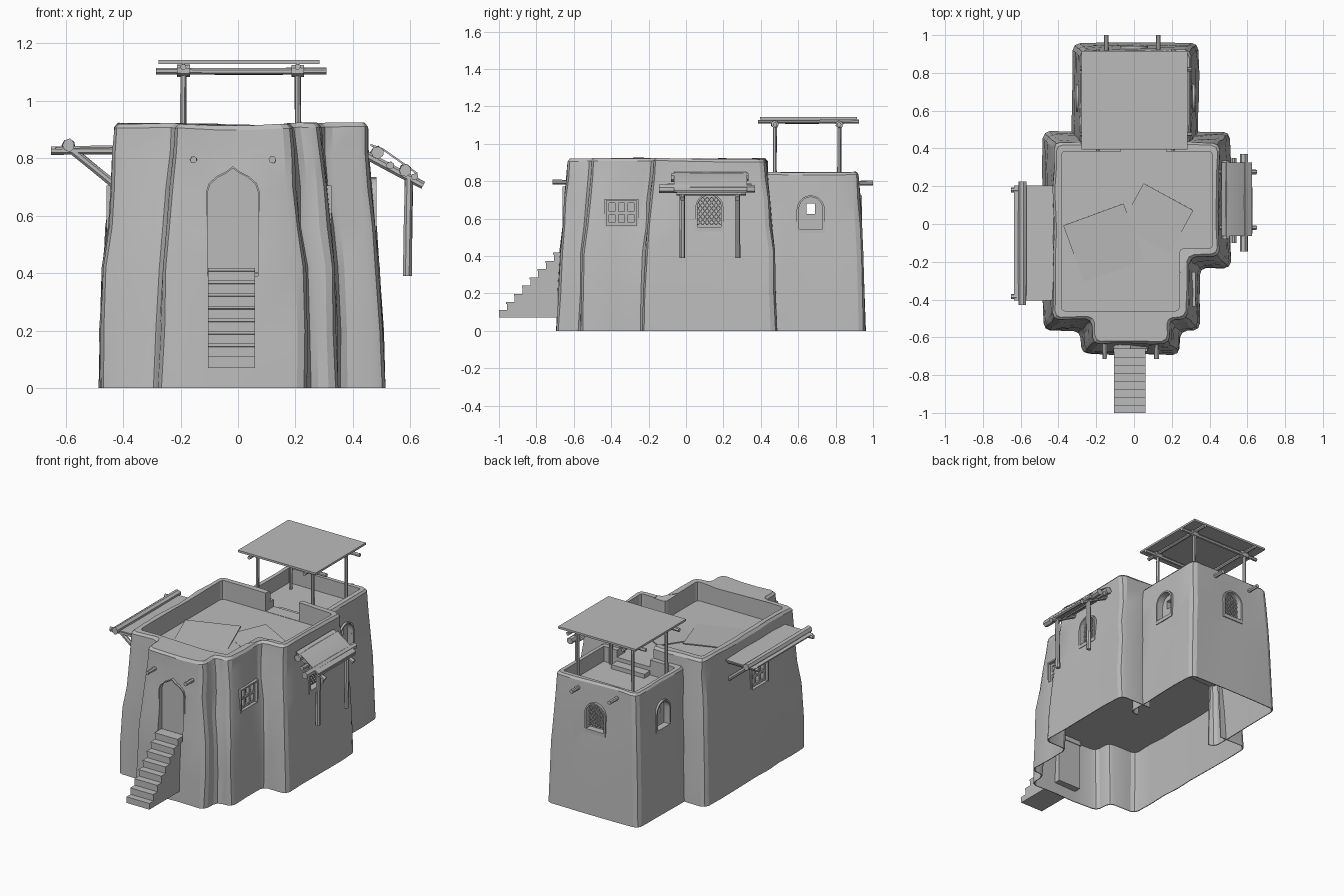
import bpy, bmesh, math, random
from mathutils import Vector, Matrix, noise

if "Cube" in bpy.data.objects:
    bpy.data.objects.remove(bpy.data.objects["Cube"])

random.seed(4)
CLAY = bpy.data.materials.new("grey_clay")
CLAY.diffuse_color = (0.5, 0.5, 0.5, 1)
CLAY.use_nodes = True
CLAY.node_tree.nodes["Principled BSDF"].inputs["Base Color"].default_value = CLAY.diffuse_color


def smooth(ob):
    bpy.ops.object.select_all(action='DESELECT')
    ob.select_set(True)
    bpy.context.view_layer.objects.active = ob
    bpy.ops.object.shade_smooth_by_angle(angle=math.radians(22))


def finish(name, bm):
    bmesh.ops.recalc_face_normals(bm, faces=bm.faces[:])
    if bm.calc_volume(signed=True) < 0:
        bmesh.ops.reverse_faces(bm, faces=bm.faces[:])
    me = bpy.data.meshes.new(name)
    bm.to_mesh(me)
    bm.free()
    me.materials.append(CLAY)
    ob = bpy.data.objects.new(name, me)
    bpy.context.collection.objects.link(ob)
    smooth(ob)
    return ob


def loft(name, rings):
    bm = bmesh.new()
    rows = [[bm.verts.new(p) for p in r] for r in rings]
    n = len(rows[0])
    for a, b in zip(rows, rows[1:]):
        for i in range(n):
            bm.faces.new((a[i], a[(i + 1) % n], b[(i + 1) % n], b[i]))
    bm.faces.new(rows[0])
    bm.faces.new(rows[-1])
    return finish(name, bm)


def outline(poly, d, r=0.035):
    """Right-angled outline pushed out by d, with rounded corners and split edges."""
    P = [Vector(p) for p in poly]
    n = len(P)
    dirs = [(P[(i + 1) % n] - P[i]).normalized() for i in range(n)]
    nor = [Vector((v.y, -v.x)) for v in dirs]
    C = [P[i] + d * (nor[i] + nor[i - 1]) for i in range(n)]
    out = []
    for i in range(n):
        a, b = dirs[i - 1], dirs[i]
        out += [C[i] - a * r, C[i] + (b - a) * r * 0.3, C[i] + b * r]
        cuts = int((P[(i + 1) % n] - P[i]).length / 0.11)
        s, e = C[i] + b * r, C[(i + 1) % n] - b * r
        out += [s.lerp(e, k / cuts) for k in range(1, cuts)]
    return out


def earth_walls(name, poly, levels, rough):
    rings = []
    top = levels[-1][0]
    for z, d in levels:
        ring = []
        for p in outline(poly, d):
            w = noise.noise_vector(Vector((p.x * 6, p.y * 6, z * 5))) * rough
            dz = w.z if z > top - 0.03 else 0
            ring.append((p.x + w.x, p.y + w.y, z + dz))
        rings.append(ring)
    return loft(name, rings)


def facing(origin, w):
    """Local u along the wall, v up, w outward."""
    w = Vector(w)
    u = Vector((0, 0, 1)).cross(w)
    m = Matrix((u, Vector((0, 0, 1)), w)).transposed().to_4x4()
    return Matrix.Translation(origin) @ m


def prism(name, pts, w0, w1, m=Matrix()):
    return loft(name, [[m @ Vector((u, v, w)) for u, v in pts] for w in (w0, w1)])


def rect(u0, u1, v0, v1):
    return [(u0, v0), (u1, v0), (u1, v1), (u0, v1)]


def rim(name, pts, t, w0, w1, m):
    cu = sum(p[0] for p in pts) / len(pts)
    cv = sum(p[1] for p in pts) / len(pts)
    half = max(abs(p[0] - cu) for p in pts)
    k = 1 + t / half
    big = [(cu + (u - cu) * k, cv + (v - cv) * k) for u, v in pts]
    bm = bmesh.new()
    rows = [[bm.verts.new(m @ Vector((u, v, w))) for u, v in q]
            for q, w in ((pts, w0), (pts, w1), (big, w1), (big, w0))]
    n = len(pts)
    for j in range(4):
        a, b = rows[j], rows[(j + 1) % 4]
        for i in range(n):
            bm.faces.new((a[i], a[(i + 1) % n], b[(i + 1) % n], b[i]))
    return finish(name, bm)


def rod(name, a, b, r, sides=7):
    a, b = Vector(a), Vector(b)
    q = (b - a).to_track_quat('Z', 'Y')
    circ = [Vector((math.cos(t * math.tau / sides), math.sin(t * math.tau / sides), 0)) for t in range(sides)]
    rings = [[p + q @ (c * r * random.uniform(0.88, 1.08)) for c in circ]
             for p in (a, a.lerp(b, 0.5), b)]
    return loft(name, rings)


def volume(me):
    bm = bmesh.new()
    bm.from_mesh(me)
    v = bm.calc_volume()
    bm.free()
    return v


def cut(target, cutter):
    """Subtract the cutter; try another solver if too much is lost."""
    before = target.data.copy()
    for solver in ('EXACT', 'MANIFOLD', 'FLOAT'):
        mod = target.modifiers.new("cut", 'BOOLEAN')
        mod.operation, mod.solver, mod.object = 'DIFFERENCE', solver, cutter
        bpy.ops.object.select_all(action='DESELECT')
        bpy.context.view_layer.objects.active = target
        target.select_set(True)
        bpy.ops.object.modifier_apply(modifier=mod.name)
        if volume(target.data) > 0.5 * volume(before):
            break
        target.data = before.copy()
    bpy.data.objects.remove(cutter)


# walls, hollow below the inner floor at z = 0.4
house_plan = [(-.425, .43), (-.425, -.505), (-.22, -.505), (-.22, -.63), (.185, -.63),
              (.185, -.505), (.29, -.505), (.29, -.175), (.45, -.175), (.45, .43)]
tower_plan = [(-.285, .41), (.30, .41), (.30, .92), (-.285, .92)]
house = earth_walls("house_walls", house_plan,
                    [(.4, .032), (0, .055), (0, .06), (.2, .053), (.42, .044), (.56, .03),
                     (.7, .018), (.82, .006), (.905, 0), (.92, -.012)], .012)
tower = earth_walls("tower_walls", tower_plan,
                    [(.4, .015), (0, .036), (0, .041), (.4, .027), (.55, .018), (.7, .01),
                     (.835, 0), (.848, -.01)], .008)
for wall in (house, tower):
    cut(wall, prism("cellar_cutter", rect(-.28, .28, .3, .6), -.1, .398))

# sunken roofs behind parapets, with a gap between the two
roof = [(-.385, .385), (-.385, -.46), (.24, -.46), (.24, -.13), (.415, -.13), (.415, .385)]
cut(house, prism("roof_cutter", outline(roof, 0, .02), .80, 1.2))
cut(tower, prism("tower_roof_cutter", rect(-.25, .265, .47, .885), .75, 1.2))
for wall in (house, tower):
    cut(wall, prism("gap_cutter", rect(-.07, .17, .36, .5), .802, 1.2))
prism("roof_step", rect(-.07, .17, .46, .53), .74, .777)
for i, (x, y, a, sx, sy) in enumerate([(-.16, -.1, .35, .17, .16), (.12, .03, -.5, .15, .13)]):
    m = Matrix.Translation((x, y, .805)) @ Matrix.Rotation(a, 4, 'Z') @ Matrix.Rotation(.05, 4, 'X')
    prism("roof_patch_%d" % i, rect(-sx, sx, -sy, sy), -.003, .003, m)


# windows
def arch(w, h):
    n = 5
    pts = [(-w, -h), (w, -h)]
    for i in range(2 * n + 1):
        t = math.pi * i / (2 * n)
        pts.append((w * math.cos(t), h - w + w * math.sin(t)))
    return pts


def window(name, wall, origin, w, style):
    m = facing(origin, w)
    shape = rect(-.08, .08, -.066, .066) if style == "grid" else arch(.063, .085)
    cut(wall, prism("window_cutter", shape, -.035, .08, m))
    rim(name + "_frame", shape, .012, -.03, .008, m)
    if style == "grid":
        for u in (-.076, -.026, .026, .076):
            prism(name + "_bar", rect(u - .009, u + .009, -.066, .066), -.032, -.01, m)
        for v in (-.06, 0, .06):
            prism(name + "_crossbar", rect(-.08, .08, v - .008, v + .008), -.032, -.012, m)
    elif style == "lattice":
        for s in (-1, 1):
            for k in range(-5, 6):
                t = m @ Matrix.Translation((k * .024, 0, 0)) @ Matrix.Rotation(s * .9, 4, 'Z')
                prism(name + "_lattice", rect(-.095, .095, -.0025, .0025), -.033, -.024, t)


window("side_grid_window", house, (.318, -.345, .63), (1, 0, 0), "grid")
window("side_arch_window", house, (.475, .125, .64), (1, 0, 0), "lattice")
window("left_grid_window", house, (-.45, -.11, .63), (-1, 0, 0), "grid")
window("tower_right_window", tower, (.314, .667, .63), (1, 0, 0), "plain")
window("tower_left_window", tower, (-.299, .667, .63), (-1, 0, 0), "plain")
window("tower_back_window", tower, (0, .934, .63), (0, 1, 0), "lattice")
cut(tower, prism("peephole_cutter", rect(-.023, .023, .625, .68), -.6, .6, facing((0, .667, 0), (1, 0, 0))))

# pointed doorway
door_m = facing((-.018, -.655, 0), (0, -1, 0))
half = [(.088, .39), (.088, .68), (.078, .71), (.052, .733), (.022, .748)]
door = half + [(0, .765)] + [(-u, v) for u, v in reversed(half)]
cut(house, prism("door_cutter", door, -.022, .08, door_m))
rim("door_frame", door, .006, -.02, .006, door_m)
for wall in (house, tower):
    smooth(wall)

# stairs
pts = [(-.64, .07), (-1, .07)]
for i in range(8):
    y, z = -1 + .042 * i, .11 + .044 * i
    pts += [(y, z - .012), (y - .004 * (i > 0), z - .01), (y - .004 * (i > 0), z), (y + .042, z)]
pts += [(-.64, .418)]
prism("stairs", pts, -.105, .06, facing((0, 0, 0), (1, 0, 0)))

# beam ends
for x in (-.155, .12):
    rod("front_beam", (x, -.715, .795), (x, -.58, .795), .013)
for x in (-.145, .13):
    rod("back_beam", (x, .895, .79), (x, 1, .79), .013)

# tower canopy
for x in (-.19, .208):
    for y in (.475, .82):
        rod("canopy_post", (x * 1.01, y, .74), (x, y, 1.11), .011)
        rod("canopy_knot", (x - .022, y, 1.105), (x + .022, y, 1.105), .021)
    rod("canopy_long_beam", (x, .385, 1.118), (x, .925, 1.118), .011)
for y in (.475, .82):
    rod("canopy_cross_beam", (-.285, y, 1.103), (.308, y, 1.103), .012)
prism("canopy_sheet", rect(-.277, .284, .395, .915), 1.129, 1.142)


def sheet(name, path, y0, y1, t=.008):
    pts = path + [(x, z - t) for x, z in reversed(path)]
    prism(name, pts, -y1, -y0, facing((0, 0, 0), (0, -1, 0)))


# right awning on posts
sheet("right_awning_sheet", [(.462, .85), (.505, .835), (.58, .782), (.625, .75)], -.063, .325)
rod("right_awning_top_rod", (.484, -.08, .82), (.484, .335, .82), .023)
rod("right_awning_mid_rod", (.582, -.145, .758), (.582, .37, .758), .022)
rod("right_awning_low_rod", (.53, -.1, .775), (.53, .35, .775), .014)
rod("right_awning_edge_rod", (.615, -.05, .735), (.615, .32, .735), .012)
for y in (-.02, .275):
    rod("right_awning_rafter", (.44, y, .815), (.645, y, .705), .014)
    rod("right_awning_post", (.59, y, .39), (.595, y, .735), .015)

# left awning on braces
sheet("left_awning_sheet", [(-.42, .845), (-.55, .843), (-.635, .838)], -.405, .205)
rod("left_awning_rod", (-.59, -.43, .845), (-.59, .225, .845), .023)
for y in (-.385, .18):
    rod("left_awning_rafter", (-.652, y, .826), (-.4, y, .826), .014)
    rod("left_awning_brace", (-.59, y, .838), (-.42, y, .7), .014)
